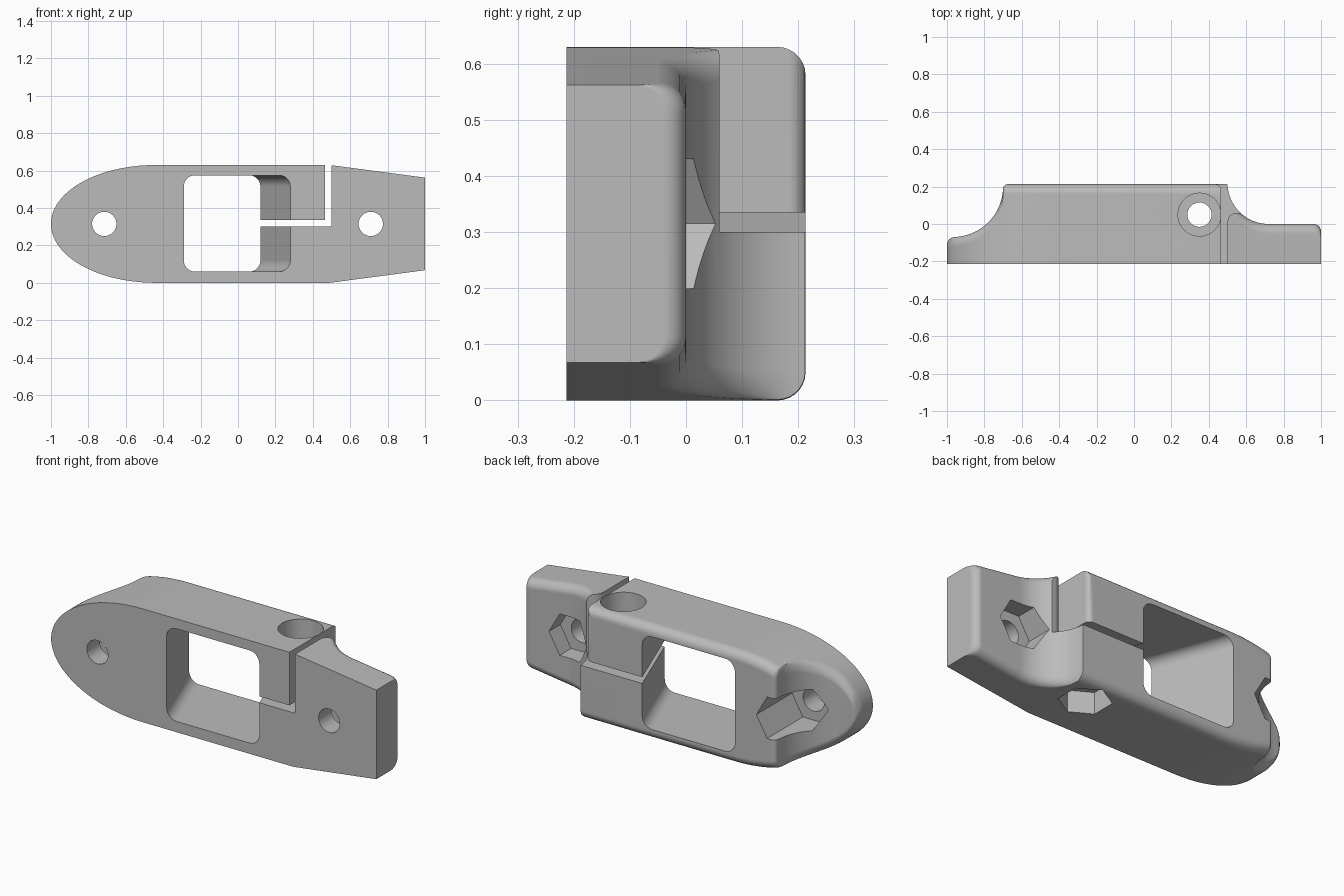
import bpy, bmesh
from math import sin, cos, pi, sqrt, radians
from mathutils import Vector

if "Cube" in bpy.data.objects:
    bpy.data.objects.remove(bpy.data.objects["Cube"])

FRONT, BACK, MID, FILLET = -0.213, 0.213, 0.315, 0.05

grey = bpy.data.materials.new("plain grey")
grey.use_nodes = True
grey.diffuse_color = (0.5, 0.5, 0.5, 1)
grey.node_tree.nodes["Principled BSDF"].inputs["Base Color"].default_value = (0.5, 0.5, 0.5, 1)


def loft(name, rings):
    """Solid through closed rings of equal point count."""
    bm = bmesh.new()
    loops = [[bm.verts.new(p) for p in ring] for ring in rings]
    n = len(loops[0])
    for a, b in zip(loops, loops[1:]):
        for i in range(n):
            j = (i + 1) % n
            bm.faces.new((a[i], a[j], b[j], b[i]))
    bm.faces.new(reversed(loops[0]))
    bm.faces.new(loops[-1])
    bm.normal_update()
    bmesh.ops.recalc_face_normals(bm, faces=bm.faces[:])
    mesh = bpy.data.meshes.new(name)
    bm.to_mesh(mesh)
    bm.free()
    mesh.materials.append(grey)
    obj = bpy.data.objects.new(name, mesh)
    bpy.context.scene.collection.objects.link(obj)
    return obj


def arc(cx, cy, r, start, end, steps):
    angles = [radians(start + (end - start) * i / steps) for i in range(steps + 1)]
    return [(cx + r * cos(a), cy + r * sin(a)) for a in angles]


def half_height(x):
    """Rounded nose, straight middle, tapered tail."""
    if x < -0.44:
        return max(0.012, MID * sqrt(max(0, 1 - ((x + 0.44) / 0.56) ** 2)))
    return MID if x < 0.49 else MID - 0.0675 * (x - 0.49) / 0.51


def section(x, top):
    """Cross-section with both rear corners rounded."""
    h = half_height(x)
    r = min(FILLET, h * 0.95)
    half = [(FRONT, h)] + arc(top - r, h - r, r, 90, 0, 7)
    pts = half + [(y, -z) for y, z in reversed(half)]
    return [(x, y, MID + z) for y, z in pts]


# Body: plan curve of the rear surface, swept with the height
nose = arc(-0.96, -0.11, 0.04, 180, 95, 7)
scoop = arc(-0.97, 0.2, 0.27, -85, -8, 20)
crest = arc(-0.675, 0.188, 0.025, 165, 90, 4)
middle = [(x, BACK) for x in (-0.63, -0.58, -0.53, -0.48, -0.44, 0.49)]
tail_scoop = arc(0.72, 0.22, 0.22, 182, 270, 20)
tail = arc(0.96, -0.04, 0.04, 90, 0, 6)
body = loft("clamp_body", [section(x, y) for x, y in
            nose + scoop + crest + middle + tail_scoop + tail])


def cut(cutter):
    """Subtract a cutter, taking the first solver that gives a solid."""
    mod = body.modifiers.new("cut", 'BOOLEAN')
    mod.operation = 'DIFFERENCE'
    mod.object = cutter
    for solver in ('MANIFOLD', 'EXACT', 'FLOAT'):
        mod.solver = solver
        graph = bpy.context.evaluated_depsgraph_get()
        mesh = bpy.data.meshes.new_from_object(body.evaluated_get(graph))
        if len(mesh.polygons) > 0:
            body.data = mesh
            break
    body.modifiers.clear()
    bpy.data.objects.remove(cutter)


def cut_bore(origin, direction, radius, start, end, sides=48, turn=0):
    """Round or six-sided bore along an axis."""
    rot = Vector((0, 0, 1)).rotation_difference(Vector(direction)).to_matrix()
    ring = [(radius * cos(radians(turn) + 2 * pi * i / sides),
             radius * sin(radians(turn) + 2 * pi * i / sides)) for i in range(sides)]
    cut(loft("bore_cutter", [[Vector(origin) + rot @ Vector((u, v, t)) for u, v in ring]
                             for t in (start, end)]))


def cut_plan(points, z0, z1):
    cut(loft("plan_cutter", [[(x, y, z) for x, y in points] for z in (z0, z1)]))


def window_ring(y):
    """Rounded rectangle that slides sideways with depth."""
    shift = -0.16 * (y - FRONT) / (BACK - FRONT)
    r, x0, x1, z0, z1 = 0.06, -0.29, 0.28, 0.06, 0.575
    pts = (arc(x1 - r, z1 - r, r, 0, 90, 7) + arc(x0 + r, z1 - r, r, 90, 180, 7)
           + arc(x0 + r, z0 + r, r, 180, 270, 7) + arc(x1 - r, z0 + r, r, 270, 360, 7))
    return [(x + shift, y, z) for x, z in pts]


# Slanted window
cut(loft("window_cutter", [window_ring(-0.3), window_ring(0.3)]))

# L-shaped clamping slit
slit = [(0, 0.3), (0.5, 0.3), (0.5, 0.7), (0.465, 0.7), (0.465, 0.335), (0, 0.335)]
cut(loft("slit_cutter", [[(x, y, z) for x, z in slit] for y in (-0.3, 0.3)]))

# Rounded rear edges on both sides of the slit
cut_plan([(0.48, 0.3), (0.48, 0.01)] + arc(0.55, 0.01, 0.05, 180, 90, 6)
         + [(0.58, 0.06), (0.58, 0.3)], 0.3, 0.7)
cut_plan(arc(0.435, 0.183, 0.03, 0, 90, 6) + [(0.435, 0.25), (0.48, 0.25), (0.48, 0.183)],
         0.32, 0.7)

# Mounting holes with six-sided nut pockets behind
for x in (-0.715, 0.71):
    cut_bore((x, 0, MID), (0, 1, 0), 0.065, -0.3, 0.3)
    cut_bore((x, 0, MID), (0, 1, 0), 0.133, -0.1, 0.3, sides=6)

# Vertical clamp bolt: bore, head recess and nut pocket
bolt = (0.35, 0.05, 0)
cut_bore(bolt, (0, 0, 1), 0.065, -0.1, 0.7)
cut_bore(bolt, (0, 0, 1), 0.115, 0.5, 0.7)
cut_bore(bolt, (0, 0, 1), 0.133, -0.1, 0.12, sides=6, turn=30)

# Smooth fillets with crisp edges
for obj in bpy.context.selected_objects:
    obj.select_set(False)
body.select_set(True)
bpy.context.view_layer.objects.active = body
bpy.ops.object.shade_smooth_by_angle(angle=radians(30))
normals = body.modifiers.new("weighted normals", 'WEIGHTED_NORMAL')
normals.keep_sharp = True
